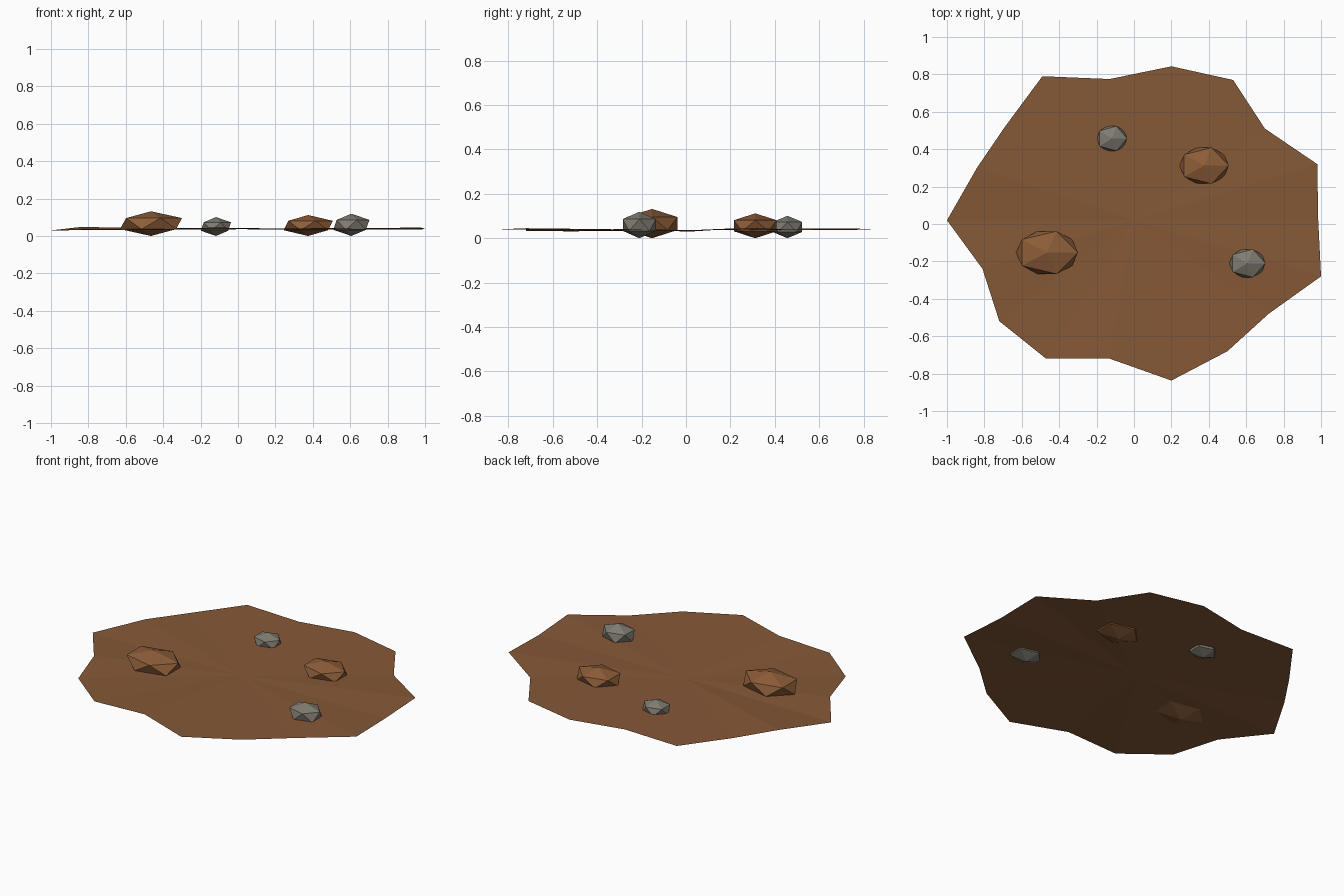
import bpy
import bmesh

if "Cube" in bpy.data.objects:
    bpy.data.objects.remove(bpy.data.objects["Cube"])


def make_material(name, color):
    mat = bpy.data.materials.new(name)
    mat.diffuse_color = (*color, 1.0)
    mat.use_nodes = True
    mat.node_tree.nodes["Principled BSDF"].inputs["Base Color"].default_value = mat.diffuse_color
    return mat


SOIL = make_material("soil brown", (0.235, 0.098, 0.038))
CLOD = make_material("clod brown", (0.265, 0.11, 0.04))
STONE = make_material("stone grey", (0.215, 0.20, 0.165))


def finish(bm, name, mat):
    mesh = bpy.data.meshes.new(name)
    bm.to_mesh(mesh)
    bm.free()
    mesh.materials.append(mat)
    obj = bpy.data.objects.new(name, mesh)
    bpy.context.collection.objects.link(obj)
    return obj


# Dirt patch: a thin, uneven fan around a centre point
rim = [(0.985, 0.02, 0.035), (0.98, 0.32, 0.045), (0.70, 0.51, 0.037),
       (0.53, 0.77, 0.038), (0.20, 0.843, 0.04), (-0.13, 0.775, 0.042),
       (-0.49, 0.79, 0.043), (-0.69, 0.52, 0.043), (-0.84, 0.30, 0.048),
       (-1.0, 0.02, 0.03), (-0.81, -0.24, 0.037), (-0.72, -0.52, 0.031),
       (-0.47, -0.72, 0.033), (-0.13, -0.72, 0.045), (0.20, -0.837, 0.04),
       (0.50, -0.68, 0.042), (0.72, -0.48, 0.035), (1.0, -0.28, 0.042)]
bm = bmesh.new()
centre = bm.verts.new((0.0, 0.02, 0.036))
ring = [bm.verts.new(p) for p in rim]
for i, v in enumerate(ring):
    bm.faces.new((centre, v, ring[(i + 1) % len(ring)]))
finish(bm, "dirt_patch", SOIL)


# Rocks: flattened icosahedrons half buried in the patch
def rock(name, mat, x, y, rx, ry, height):
    bm = bmesh.new()
    bmesh.ops.create_icosphere(bm, subdivisions=1, radius=1.0)
    bmesh.ops.scale(bm, vec=(rx, ry, height / 2), verts=bm.verts)
    bmesh.ops.translate(bm, vec=(x, y, height / 2), verts=bm.verts)
    finish(bm, name, mat)


rock("large_clod", CLOD, -0.465, -0.153, 0.185, 0.134, 0.132)
rock("small_clod", CLOD, 0.375, 0.312, 0.147, 0.113, 0.112)
rock("small_stone", STONE, -0.118, 0.457, 0.090, 0.078, 0.101)
rock("large_stone", STONE, 0.606, -0.21, 0.108, 0.088, 0.119)
